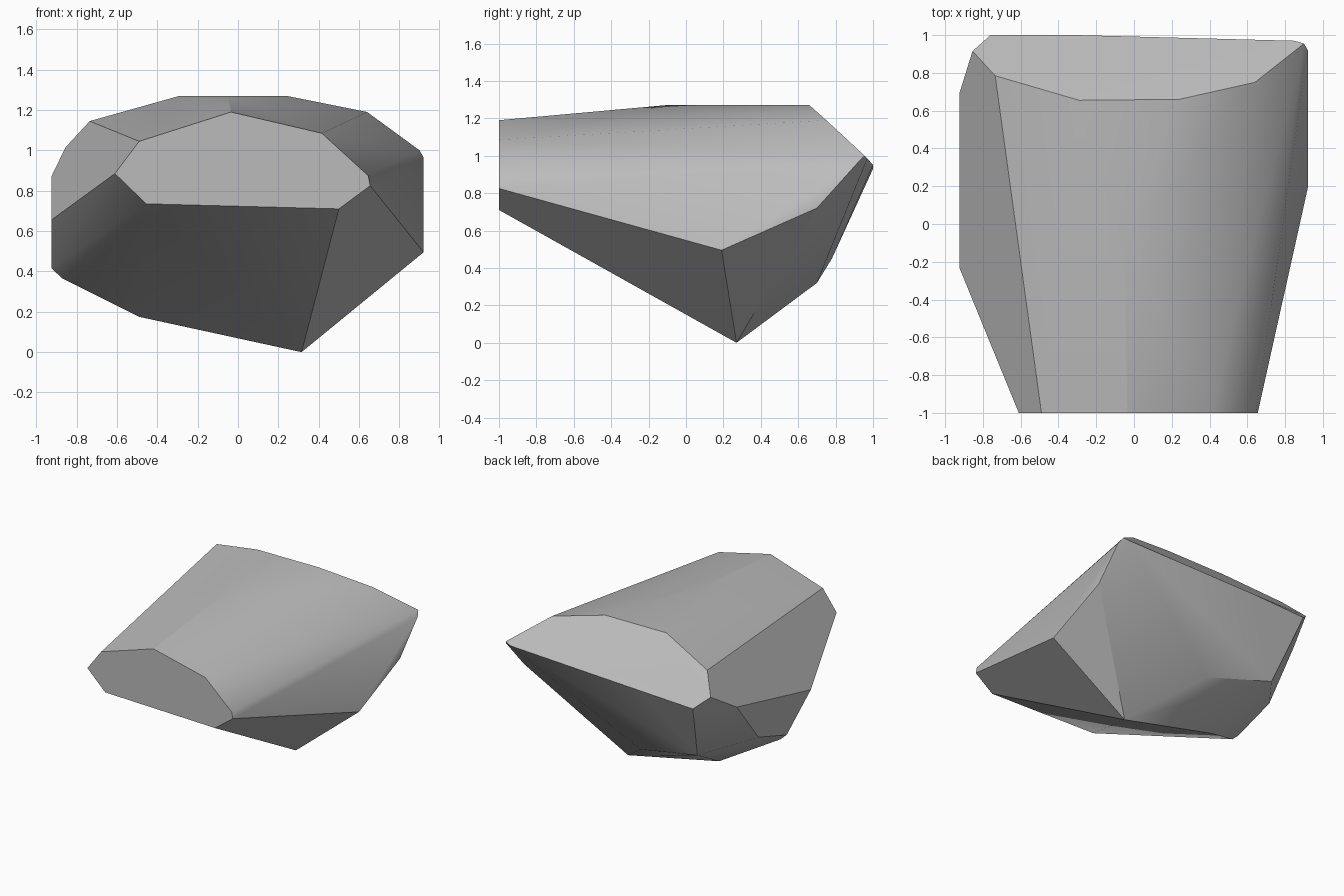
import bpy, bmesh, math

cube = bpy.data.objects.get("Cube")
if cube:
    bpy.data.objects.remove(cube, do_unlink=True)

# Stone colour
stone = bpy.data.materials.new("stone_grey")
stone.use_nodes = True
grey = (0.5, 0.5, 0.5, 1)
stone.diffuse_color = grey
stone.node_tree.nodes["Principled BSDF"].inputs["Base Color"].default_value = grey

# Flat cut at the front, as x and z corners
front_cut = [(-.61, .885), (-.49, 1.045), (-.035, 1.19), (.415, 1.085),
             (.645, .875), (.655, .825), (.5, .71), (-.455, .735)]
# Level crown and the sloping facet behind it
crown = [(-.05, -.11, 1.27), (-.29, .655, 1.27), (.24, .66, 1.27)]
back_slope = [(.64, .75, 1.19), (.9, .955, 1), (.85, .97, .985), (-.3, 1, .95),
              (-.76, 1, .93), (-.855, .915, 1.015), (-.735, .785, 1.145)]
# Upright flanks
left_flank = [(.92, .19, .495), (.92, .7, .72), (.92, .92, .965)]
right_flank = [(-.925, -.23, .655), (-.925, .69, .87), (-.925, .42, .53),
               (-.925, .07, .415)]
# Underside corners
underside = [(.315, .27, 0), (-.49, .29, .175), (-.87, .07, .365),
             (-.1, .7, .32), (-.645, .78, .45)]

# Wrap the facet corners into one solid chipped boulder
bm = bmesh.new()
corners = [(x, -1, z) for x, z in front_cut]
for co in corners + crown + back_slope + left_flank + right_flank + underside:
    bm.verts.new(co)
hull = bmesh.ops.convex_hull(bm, input=bm.verts)
loose = [v for v in bm.verts if not v.link_faces]
bmesh.ops.delete(bm, geom=loose, context='VERTS')
bmesh.ops.dissolve_limit(bm, angle_limit=math.radians(3),
                         verts=bm.verts, edges=bm.edges)
bmesh.ops.recalc_face_normals(bm, faces=bm.faces)

mesh = bpy.data.meshes.new("boulder")
bm.to_mesh(mesh)
bm.free()
mesh.materials.append(stone)
boulder = bpy.data.objects.new("boulder", mesh)
bpy.context.collection.objects.link(boulder)

# Soft shading within facets, crisp chipped edges
bpy.ops.object.select_all(action='DESELECT')
boulder.select_set(True)
bpy.context.view_layer.objects.active = boulder
bpy.ops.object.shade_smooth_by_angle(angle=math.radians(30))
